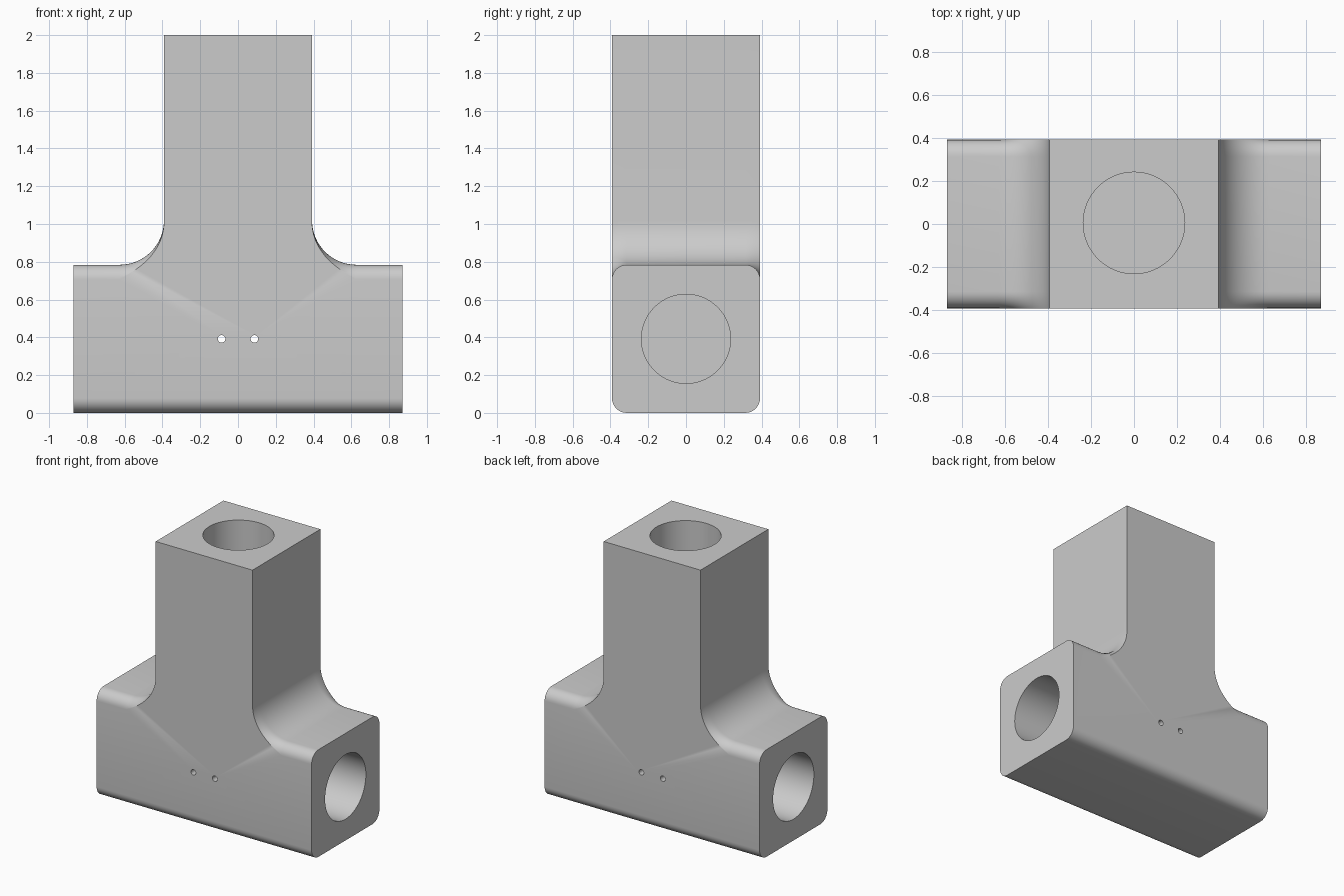
import bpy, bmesh, math
from mathutils import Matrix, Vector

if "Cube" in bpy.data.objects:
    bpy.data.objects.remove(bpy.data.objects["Cube"], do_unlink=True)

HALF = 0.392       # half width of the square sections
ARM = 0.87         # half length of the crossbar
TOP = 2.0
EDGE = 0.078       # rounding of the crossbar's long edges
FILLET = 0.235     # fillet between crossbar and upright
BORE = 0.236
ARC_STEPS = 8
FILLET_STEPS = 16

grey = bpy.data.materials.new("grey")
grey.use_nodes = True
grey.diffuse_color = (0.6, 0.6, 0.6, 1)
grey.node_tree.nodes["Principled BSDF"].inputs["Base Color"].default_value = (0.6, 0.6, 0.6, 1)


def outline(y):
    """Front outline of the tee at depth y, with edge rounding and fillet blended."""
    over = max(0.0, abs(y) - (HALF - EDGE))
    axis = 2 * HALF - EDGE

    def rise(r):
        return math.sqrt(max(0.0, r * r - over * over))

    bottom = EDGE - rise(EDGE)
    half = [(ARM, bottom), (ARM, axis + rise(EDGE))]
    for i in range(FILLET_STEPS + 1):
        a = math.pi / 2 * i / FILLET_STEPS
        x = HALF + FILLET * (1 - math.sin(a))
        half.append((x, axis + rise(EDGE + FILLET * (1 - math.cos(a)))))
    half.append((HALF, TOP))
    points = half + [(-x, z) for x, z in reversed(half)]
    return [Vector((x, y, z)) for x, z in points]


# Body: front outlines joined from front to back
bend = [HALF - EDGE + EDGE * math.sin(math.pi / 2 * i / ARC_STEPS) for i in range(ARC_STEPS + 1)]
depths = [-y for y in reversed(bend)] + bend
bm = bmesh.new()
rings = [[bm.verts.new(p) for p in outline(y)] for y in depths]
for near, far in zip(rings, rings[1:]):
    for i in range(len(near)):
        j = (i + 1) % len(near)
        bm.faces.new((near[i], near[j], far[j], far[i]))
bm.faces.new(rings[0])
bm.faces.new(rings[-1])
bmesh.ops.recalc_face_normals(bm, faces=bm.faces)
mesh = bpy.data.meshes.new("tee_body")
bm.to_mesh(mesh)
bm.free()
mesh.materials.append(grey)
body = bpy.data.objects.new("tee_body", mesh)
bpy.context.collection.objects.link(body)


def drill(name, start, end, radius, sides):
    """Cut a round hole from start to end."""
    start, end = Vector(start), Vector(end)
    direction = end - start
    turn = direction.to_track_quat("Z", "Y").to_matrix().to_4x4()
    bm = bmesh.new()
    bmesh.ops.create_cone(bm, cap_ends=True, segments=sides, radius1=radius, radius2=radius,
                          depth=direction.length,
                          matrix=Matrix.Translation((start + end) / 2) @ turn)
    data = bpy.data.meshes.new(name)
    bm.to_mesh(data)
    bm.free()
    data.materials.append(grey)
    cutter = bpy.data.objects.new(name, data)
    cutter.hide_render = True
    bpy.context.collection.objects.link(cutter)
    cut = body.modifiers.new(name, "BOOLEAN")
    cut.operation = "DIFFERENCE"
    cut.solver = "EXACT"
    cut.object = cutter
    bpy.ops.object.modifier_apply(modifier=cut.name)
    bpy.data.objects.remove(cutter, do_unlink=True)


bpy.context.view_layer.objects.active = body
body.select_set(True)

# Blind sockets in the upright and both arms, and two pin holes through the middle
drill("upright_socket", (0, 0.005, TOP + 0.1), (0, 0.005, 0.8), BORE, 64)
for side, label in ((1, "left"), (-1, "right")):
    drill(label + "_socket", (side * (ARM + 0.1), 0, HALF), (side * 0.22, 0, HALF), BORE, 64)
    drill(label + "_pin_hole", (side * 0.087, -0.6, HALF), (side * 0.087, 0.6, HALF), 0.02, 20)

bpy.ops.object.shade_smooth_by_angle(angle=math.radians(30))
